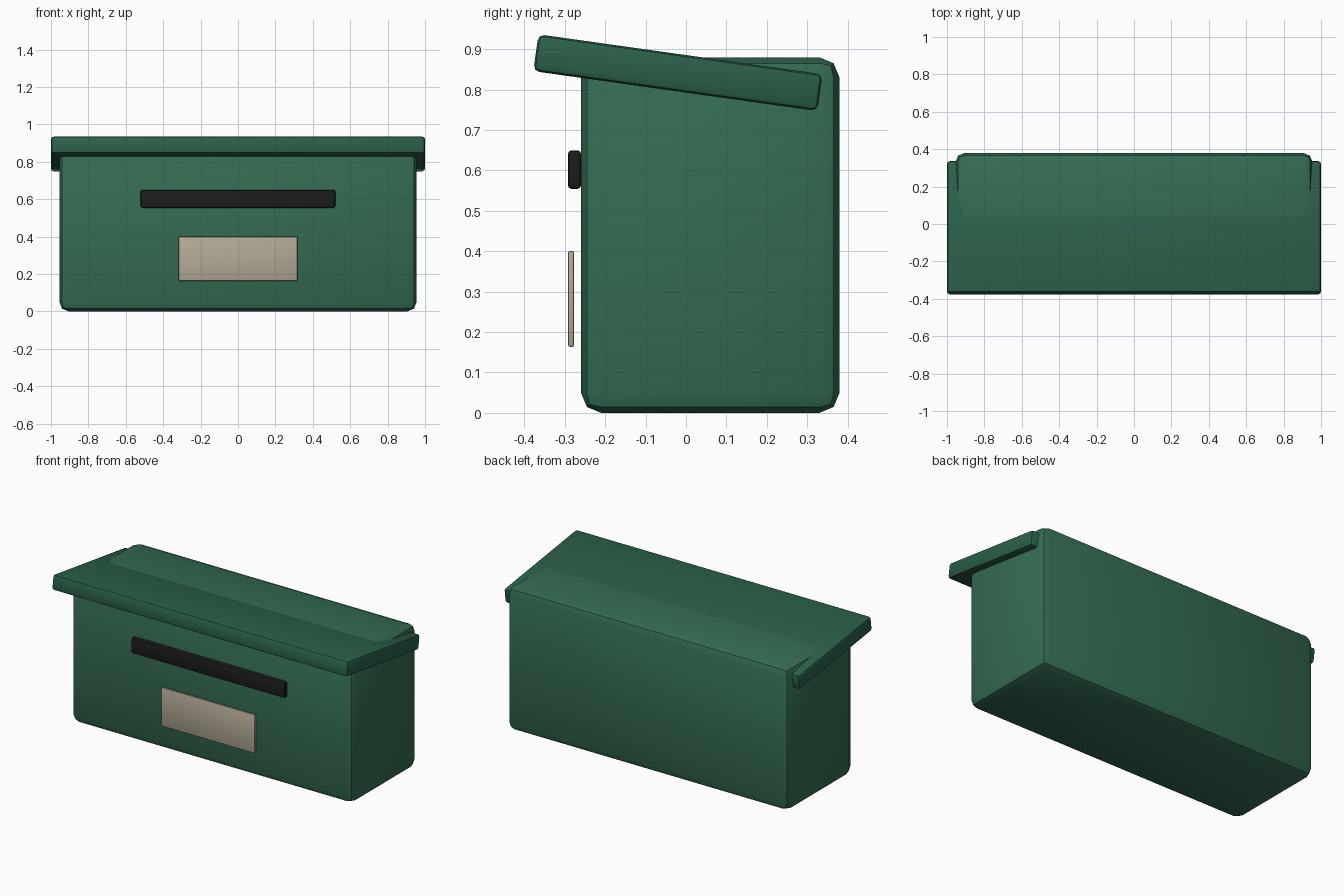
import bpy
import math

if "Cube" in bpy.data.objects:
    bpy.data.objects.remove(bpy.data.objects["Cube"])


def material(name, rgb):
    m = bpy.data.materials.new(name)
    m.diffuse_color = (*rgb, 1)
    m.use_nodes = True
    m.node_tree.nodes["Principled BSDF"].inputs["Base Color"].default_value = m.diffuse_color
    return m


def rounded_box(name, center, size, bevel, mat, tilt=0):
    bpy.ops.mesh.primitive_cube_add(size=1, location=center)
    ob = bpy.context.object
    ob.name = name
    ob.scale = size
    bpy.ops.object.transform_apply(location=False, rotation=False, scale=True)
    ob.rotation_euler.x = math.radians(tilt)
    mod = ob.modifiers.new("Bevel", 'BEVEL')
    mod.width = bevel
    mod.segments = 2
    bpy.ops.object.modifier_apply(modifier=mod.name)
    ob.data.materials.append(mat)
    bpy.ops.object.shade_smooth_by_angle(angle=math.radians(35))
    return ob


green = material("green_paint", (0.035, 0.15, 0.085))
dark_green = material("lid_green", (0.024, 0.115, 0.065))
black = material("slot_black", (0.012, 0.012, 0.012))
cream = material("label_cream", (0.46, 0.41, 0.31))

# Box body
rounded_box("body", (0, 0.06, 0.44), (1.91, 0.64, 0.88), 0.05, green)

# Sloping lid, higher at the front, with the body's rear top poking through
rounded_box("lid", (0, -0.02, 0.842), (2.0, 0.71, 0.092), 0.015, dark_green, tilt=-8)

# Mail slot and label plate on the front
rounded_box("mail_slot", (0, -0.276, 0.602), (1.04, 0.033, 0.096), 0.01, black)
rounded_box("label_plate", (0, -0.2845, 0.282), (0.635, 0.015, 0.238), 0.006, cream)
